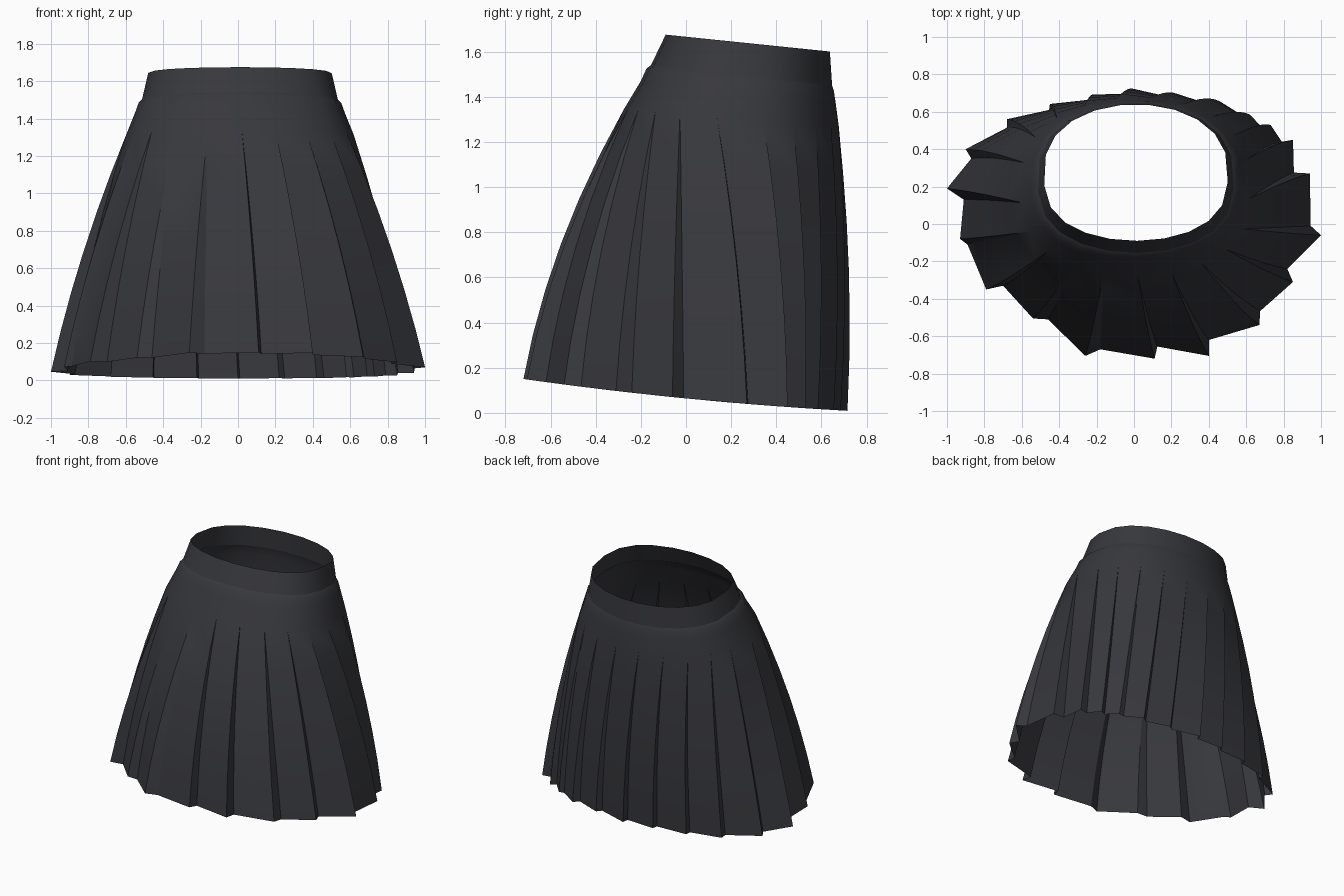
import bpy, bmesh, math
from mathutils import Vector

cube = bpy.data.objects.get("Cube")
if cube:
    bpy.data.objects.remove(cube, do_unlink=True)

# Dark cloth
cloth = bpy.data.materials.new("charcoal_cloth")
cloth.use_nodes = True
color = (0.038, 0.039, 0.046, 1)
cloth.diffuse_color = color
shader = cloth.node_tree.nodes["Principled BSDF"]
shader.inputs["Base Color"].default_value = color
shader.inputs["Roughness"].default_value = 0.9

# Outer fold corners along the hem, anticlockwise from the front middle
outer_folds = (
    (.11, -.72), (.4, -.705), (.67, -.54), (.85, -.31), (1, -.06), (.94, .27),
    (.85, .45), (.73, .53), (.62, .585), (.46, .655), (.25, .685), (.01, .715),
    (-.21, .685), (-.45, .64), (-.68, .56), (-.9, .4), (-1, .19),
    (-.93, -.08), (-.79, -.35), (-.54, -.505), (-.26, -.705))

# Corner tucked behind each outer fold
tucked_folds = (
    (.125, -.655), (.4, -.62), (.675, -.465), (.82, -.24), (.945, -.01),
    (.855, .275), (.79, .44), (.69, .51), (.58, .58), (.42, .625), (.22, .655),
    (0, .675), (-.22, .65), (-.455, .605), (-.68, .515), (-.87, .35),
    (-.91, .13), (-.89, -.11), (-.7, -.33), (-.46, -.51), (-.18, -.67))
COUNT = len(outer_folds)


def tilted_ring(width, front, back, z_front, z_back):
    """Rounded ring, squarer at the front, sloping down to the back."""
    ring = []
    for k in range(COUNT):
        a = math.tau * k / COUNT + 0.016
        c = math.cos(a)
        power = .7 if c > 0 else .85
        blend = (1 - math.copysign(abs(c) ** power, c)) / 2
        ring.append(Vector((0.01 + width * math.sin(a),
                            front + (back - front) * blend,
                            z_front + (z_back - z_front) * blend)))
    return ring


def hem_point(x, y):
    return Vector((x, y, .064 - .098 * y + .03 * y ** 2))


def loft(name, rings):
    """Join closed rings, listed from top to bottom, into one sheet."""
    bm = bmesh.new()
    rows = [[bm.verts.new(p) for p in ring] for ring in rings]
    for upper, lower in zip(rows, rows[1:]):
        n = len(upper)
        for i in range(n):
            j = (i + 1) % n
            bm.faces.new((upper[i], lower[i], lower[j], upper[j]))
    bmesh.ops.remove_doubles(bm, verts=bm.verts, dist=0.0001)
    mesh = bpy.data.meshes.new(name)
    bm.to_mesh(mesh)
    bm.free()
    mesh.materials.append(cloth)
    obj = bpy.data.objects.new(name, mesh)
    bpy.context.collection.objects.link(obj)
    bpy.ops.object.select_all(action='DESELECT')
    obj.select_set(True)
    bpy.context.view_layer.objects.active = obj
    bpy.ops.object.shade_smooth_by_angle(angle=math.radians(30))


# Waistband
band_bottom = tilted_ring(.525, -.155, .65, 1.54, 1.45)
loft("waistband", [tilted_ring(.492, -.09, .64, 1.675, 1.6), band_bottom])

# Smooth yoke under the band
yoke = [band_bottom,
        tilted_ring(.543, -.175, .657, 1.525, 1.43),
        tilted_ring(.562, -.2, .665, 1.47, 1.38),
        tilted_ring(.61, -.275, .68, 1.345, 1.27)]

# Pleats open from the yoke's lower edge down to the hem
rings = [[p for p in ring for _ in range(2)] for ring in yoke]
STEPS = 6
for step in range(1, STEPS + 1):
    t = step / STEPS
    bulge = t * (1 - t)
    ring = []
    for start, outer, tucked in zip(yoke[-1], outer_folds, tucked_folds):
        for end in (hem_point(*outer), hem_point(*tucked)):
            p = start.lerp(end, t + .3 * bulge)
            p.z = start.z + (end.z - start.z) * t
            # Extra fullness at the front and back
            p.y += .13 * bulge * end.y
            ring.append(p)
    rings.append(ring)
loft("pleated_skirt", rings)
